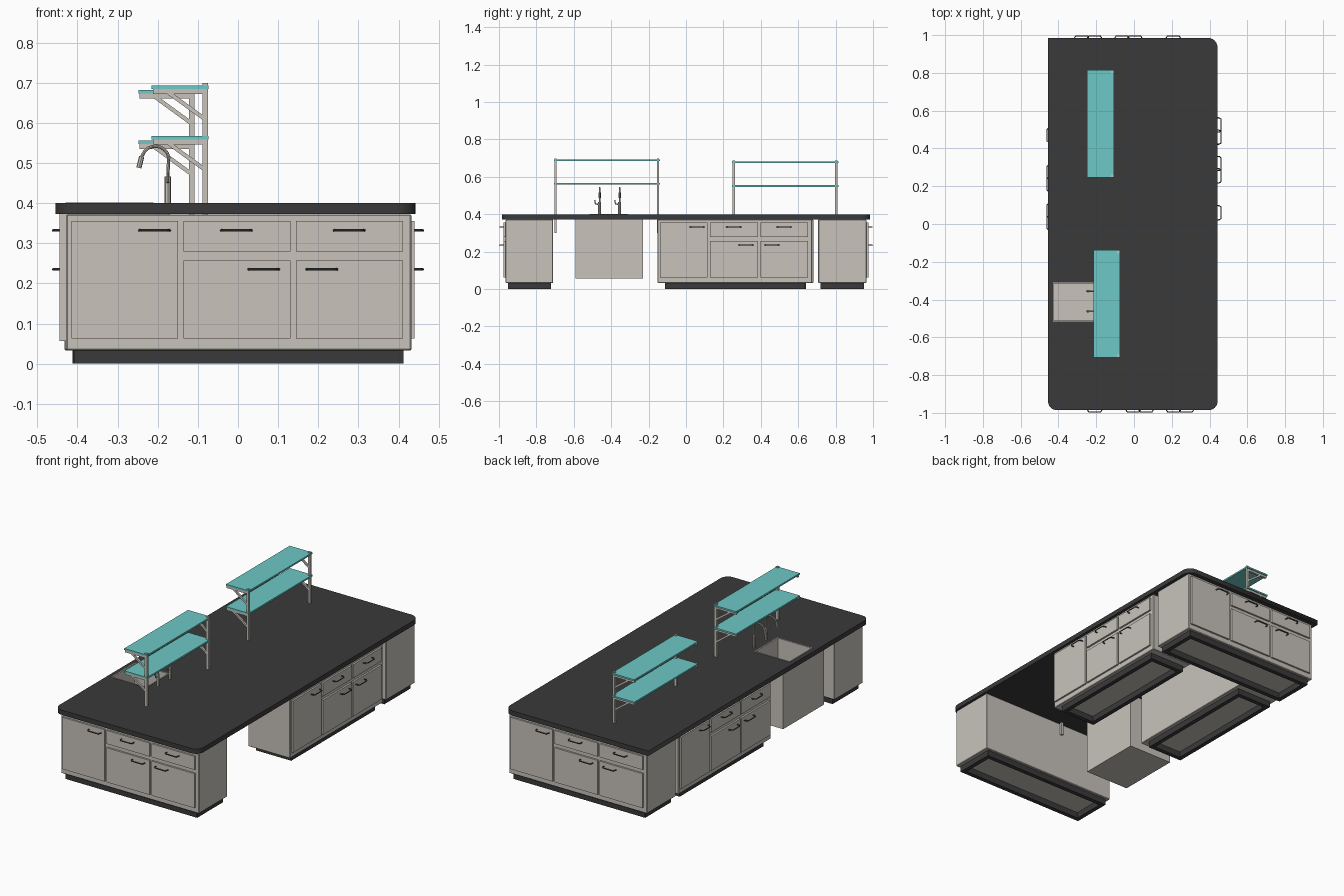
import bpy, bmesh, math
from mathutils import Matrix, Vector

if "Cube" in bpy.data.objects:
    bpy.data.objects.remove(bpy.data.objects["Cube"], do_unlink=True)


def material(name, rgb):
    m = bpy.data.materials.new(name)
    m.use_nodes = True
    m.diffuse_color = (*rgb, 1)
    m.node_tree.nodes["Principled BSDF"].inputs["Base Color"].default_value = (*rgb, 1)
    return m


DARK = material("charcoal", (0.042, 0.042, 0.042))
PALE = material("warm_grey", (0.58, 0.55, 0.50))
TEAL = material("teal", (0.155, 0.58, 0.57))
METAL = material("dark_metal", (0.07, 0.068, 0.062))


def finish(name, bm, mat, matrix=Matrix()):
    me = bpy.data.meshes.new(name)
    bm.to_mesh(me)
    bm.free()
    ob = bpy.data.objects.new(name, me)
    bpy.context.collection.objects.link(ob)
    me.materials.append(mat)
    ob.matrix_world = matrix
    return ob


def add_box(bm, lo, hi):
    lo, hi = Vector(lo), Vector(hi)
    mat = Matrix.Translation((lo + hi) / 2) @ Matrix.Diagonal((*(hi - lo), 1))
    return bmesh.ops.create_cube(bm, size=1, matrix=mat)["verts"]


def box(name, lo, hi, mat, matrix=Matrix(), bevel=0):
    bm = bmesh.new()
    add_box(bm, lo, hi)
    if bevel:
        bmesh.ops.bevel(bm, geom=bm.edges[:], offset=bevel, segments=1, affect="EDGES")
    return finish(name, bm, mat, matrix)


def to_mesh(ob):
    bpy.ops.object.select_all(action="DESELECT")
    ob.select_set(True)
    bpy.context.view_layer.objects.active = ob
    bpy.ops.object.convert(target="MESH")


def pipe(name, paths, radius, mat, matrix=Matrix()):
    cu = bpy.data.curves.new(name, "CURVE")
    cu.dimensions = "3D"
    cu.bevel_depth = radius
    cu.bevel_resolution = 2
    cu.use_fill_caps = True
    for path in paths:
        sp = cu.splines.new("POLY")
        sp.points.add(len(path) - 1)
        for p, co in zip(sp.points, path):
            p.co = (*co, 1)
    ob = bpy.data.objects.new(name, cu)
    bpy.context.collection.objects.link(ob)
    cu.materials.append(mat)
    ob.matrix_world = matrix
    to_mesh(ob)
    bpy.ops.object.shade_smooth_by_angle()


# Countertop: rounded outline with a sink opening, one corner left square
SINK_LO, SINK_HI = (-0.43, -0.515), (-0.21, -0.31)


def countertop():
    outline = []
    corners = [(0.442, 0.985, 0.05), (-0.455, 0.985, 0),
               (-0.455, -0.985, 0.045), (0.442, -0.985, 0.045)]
    for i, (x, y, r) in enumerate(corners):
        cx, cy = x - math.copysign(r, x), y - math.copysign(r, y)
        for k in range(7 if r else 1):
            a = (i + k / 6) * math.pi / 2
            outline.append((cx + r * math.cos(a), cy + r * math.sin(a)))
    (x0, y0), (x1, y1) = SINK_LO, SINK_HI
    cu = bpy.data.curves.new("countertop", "CURVE")
    cu.dimensions = "2D"
    cu.fill_mode = "BOTH"
    cu.extrude = 0.0135
    for loop in (outline, [(x0, y0), (x0, y1), (x1, y1), (x1, y0)]):
        sp = cu.splines.new("POLY")
        sp.points.add(len(loop) - 1)
        sp.use_cyclic_u = True
        for p, co in zip(sp.points, loop):
            p.co = (*co, 0, 1)
    ob = bpy.data.objects.new("countertop", cu)
    bpy.context.collection.objects.link(ob)
    cu.materials.append(DARK)
    ob.location.z = 0.3865
    to_mesh(ob)


countertop()


# Cabinets: local front faces -y, with its front surface on y = 0
def cabinet(name, place, turn, length, depth, kick_x, kick_y):
    m = Matrix.Translation((*place, 0)) @ Matrix.Rotation(math.radians(turn), 4, "Z")
    h, s = length / 2, length / 0.86
    box(name + "_body", (-h, 0, 0.033), (h, depth, 0.372), PALE, m, 0.003)

    # Hollow plinth frame
    bm = bmesh.new()
    kx, y0, y1, t = h - kick_x, kick_y, depth - kick_y, 0.024
    for y in (y0, y1 - t):
        add_box(bm, (-kx, y, 0), (kx, y + t, 0.034))
    for x in (-kx, kx - t):
        add_box(bm, (x, y0 + t, 0), (x + t, y1 - t, 0.034))
    finish(name + "_plinth", bm, DARK, m)

    # Tall door, then two bays with a drawer over a door
    panels = [("tall_door", -0.417, -0.151, 0.063, 0.355)]
    for bay, x in (("middle", -0.138), ("end", 0.142)):
        panels.append((bay + "_drawer", x, x + 0.267, 0.279, 0.355))
        panels.append((bay + "_door", x, x + 0.267, 0.063, 0.257))
    for label, x0, x1, z0, z1 in panels:
        box(f"{name}_{label}", (x0 * s, -0.01, z0), (x1 * s, 0.001, z1), PALE, m)

    # Bowed handles
    paths = []
    for x, z in ((-0.21, 0.332), (-0.006, 0.332), (0.275, 0.332), (0.062, 0.235), (0.207, 0.235)):
        arc = [(-0.038, -0.008), (-0.037, -0.022), (-0.03, -0.031),
               (0.03, -0.031), (0.037, -0.022), (0.038, -0.008)]
        paths.append([(x * s + dx, dy, z) for dx, dy in arc])
    pipe(name + "_handles", paths, 0.003, METAL, m)


cabinet("front_cabinet", (0.002, -0.965), 0, 0.86, 0.255, 0.02, 0.013)
cabinet("back_cabinet", (-0.002, 0.965), 180, 0.86, 0.258, 0.02, 0.013)
cabinet("left_cabinet", (0.43, 0.261), 90, 0.825, 0.26, 0.04, 0.02)
cabinet("right_cabinet", (-0.43, 0.269), -90, 0.825, 0.26, 0.04, 0.02)

# Sink housing, open under the countertop
bm = bmesh.new()
add_box(bm, (-0.445, -0.592, 0.057), (-0.17, -0.23, 0.373))
bm.faces.ensure_lookup_table()
bmesh.ops.delete(bm, geom=[max(bm.faces, key=lambda f: f.calc_center_median().z)],
                 context="FACES_ONLY")
finish("sink_housing", bm, PALE)

# Sink bowl with a thin rim
bm = bmesh.new()
add_box(bm, (*SINK_LO, 0.2), (*SINK_HI, 0.402))
top = max(bm.faces, key=lambda f: f.calc_center_median().z)
bmesh.ops.inset_region(bm, faces=[top], thickness=0.007)
ret = bmesh.ops.extrude_discrete_faces(bm, faces=[top])
bmesh.ops.translate(bm, verts=ret["faces"][0].verts, vec=(0, 0, -0.19))
finish("sink_bowl", bm, PALE)
bm = bmesh.new()
for r, z in ((0.022, 0.213), (0.013, 0.216)):
    bmesh.ops.create_cone(bm, cap_ends=True, segments=24, radius1=r, radius2=r, depth=0.005,
                          matrix=Matrix.Translation((-0.32, -0.412, z)))
finish("sink_drain", bm, PALE)

# Faucets: body, gooseneck spout, nozzle and side lever
for i, y in enumerate((-0.462, -0.355)):
    n = f"faucet_{i + 1}"
    pipe(n + "_body", [[(-0.175, y, 0.4), (-0.175, y, 0.466)]], 0.008, PALE)
    neck = [(-0.175, y, 0.46), (-0.173, y, 0.51)]
    for k in range(9):
        a = math.radians(10 + 150 * k / 8)
        neck.append((-0.206 + 0.034 * math.cos(a), y, 0.508 + 0.034 * math.sin(a)))
    pipe(n + "_spout", [neck + [(-0.243, y, 0.508)]], 0.004, PALE)
    pipe(n + "_nozzle", [[(-0.24, y, 0.516), (-0.247, y, 0.488)]], 0.0065, PALE)
    pipe(n + "_lever", [[(-0.175, y, 0.452), (-0.175, y - 0.022, 0.455),
                         (-0.175, y - 0.026, 0.475)]], 0.0035, PALE)


# Shelf units: two boards carried on bracketed posts
def shelf_unit(name, x, y0, y1, dz):
    for label, z in (("lower", 0.558), ("upper", 0.684)):
        box(f"{name}_{label}_board", (x - 0.133, y0, z + dz), (x + 0.009, y1, z + 0.009 + dz), TEAL)
    for label, y in (("front", y0 + 0.008), ("back", y1 - 0.012)):
        bm = bmesh.new()
        w = 0.006
        add_box(bm, (x - 0.007, y - w, 0.3), (x + 0.007, y + w, 0.699 + dz))
        for z in (0.558 + dz, 0.684 + dz):
            add_box(bm, (x - 0.13, y - w, z - 0.012), (x, y + w, z))
            a, b = Vector((x - 0.092, y, z - 0.008)), Vector((x, y, z - 0.075))
            d = b - a
            rot = d.to_track_quat("X", "Z").to_matrix().to_4x4()
            bmesh.ops.create_cube(bm, size=1, matrix=Matrix.Translation((a + b) / 2) @ rot
                                  @ Matrix.Diagonal((d.length, 0.01, 0.01, 1)))
        finish(f"{name}_{label}_bracket", bm, PALE)


shelf_unit("front_shelf", -0.082, -0.706, -0.138, 0)
shelf_unit("back_shelf", -0.115, 0.247, 0.815, -0.011)
